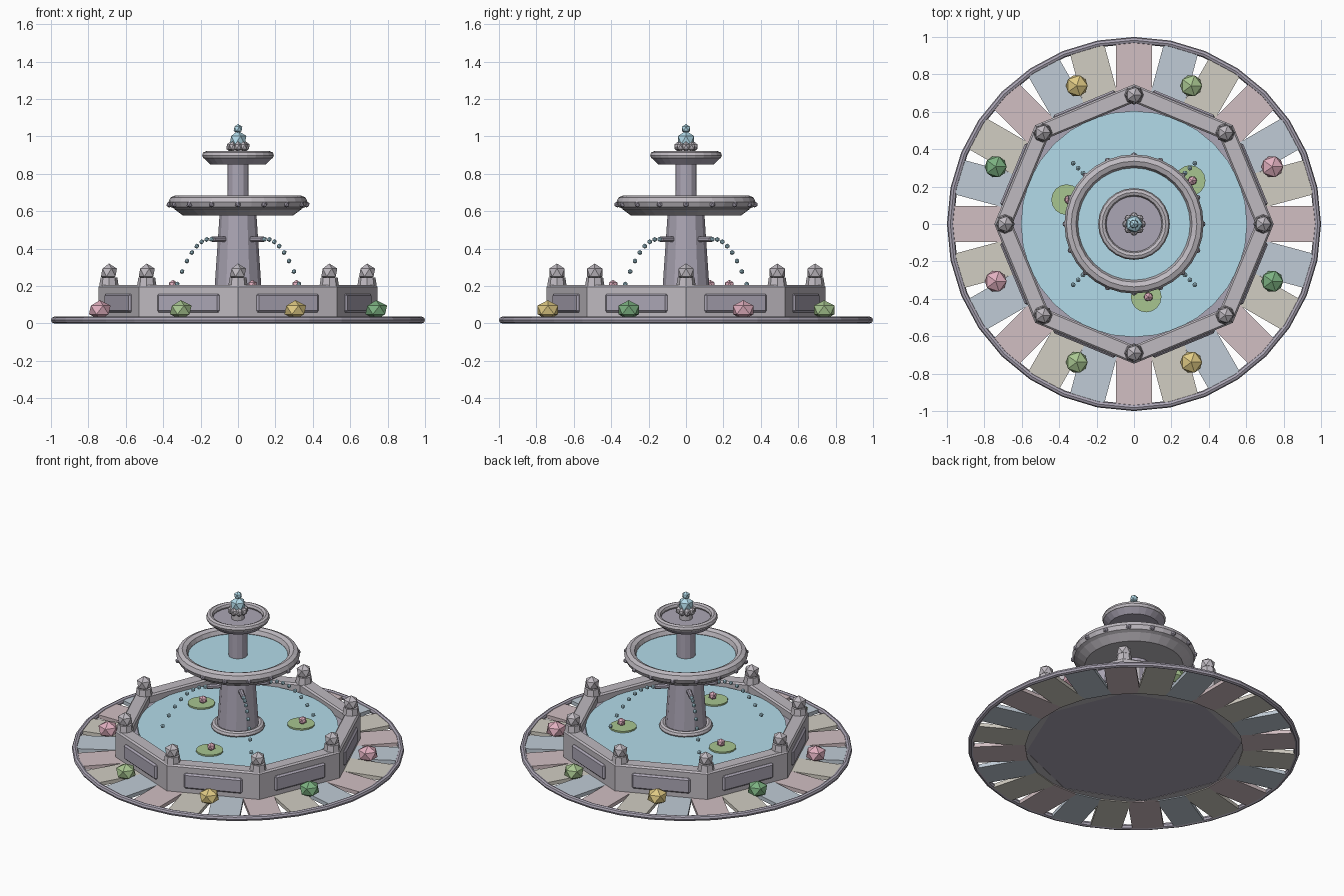
import bpy, bmesh
from math import sin, cos, pi, radians
from mathutils import Matrix

if "Cube" in bpy.data.objects:
    bpy.data.objects.remove(bpy.data.objects["Cube"])


def mat(name, r, g, b):
    m = bpy.data.materials.new(name)
    m.diffuse_color = (r, g, b, 1)
    m.use_nodes = True
    m.node_tree.nodes["Principled BSDF"].inputs["Base Color"].default_value = m.diffuse_color
    return m


STONE = mat("stone", .52, .49, .53)
DARK = mat("dark_stone", .41, .38, .46)
WATER = mat("water", .45, .71, .82)
PINK = mat("pink", .75, .43, .52)
LEAF = mat("leaf", .39, .56, .28)
GOLD = mat("gold", .74, .59, .23)
PINE = mat("dark_leaf", .20, .44, .22)
TILES = [mat("red_tile", .64, .52, .54), mat("tan_tile", .64, .61, .54), mat("blue_tile", .53, .60, .67)]


def finish(name, bm, material, matrix=None):
    bmesh.ops.remove_doubles(bm, verts=bm.verts, dist=1e-5)
    bmesh.ops.recalc_face_normals(bm, faces=bm.faces)
    me = bpy.data.meshes.new(name)
    bm.to_mesh(me)
    bm.free()
    me.materials.append(material)
    ob = bpy.data.objects.new(name, me)
    bpy.context.collection.objects.link(ob)
    if matrix:
        ob.matrix_world = matrix
    return ob


def lathe(name, pts, n, material, closed=False, at=(0, 0, 0)):
    """Spin an (r, z) profile in n steps; closed joins its last point to its first."""
    bm = bmesh.new()
    rows = [[bm.verts.new((r * cos(2 * pi * i / n), r * sin(2 * pi * i / n), z)) for i in range(n)]
            for r, z in pts]
    for j in range(len(rows) if closed else len(rows) - 1):
        a, b = rows[j], rows[(j + 1) % len(rows)]
        for i in range(n):
            k = (i + 1) % n
            bm.faces.new((a[i], a[k], b[k], b[i]))
    return finish(name, bm, material, Matrix.Translation(at))


def torus(name, R, r, z, n, m, material):
    prof = [(R + r * cos(2 * pi * i / m), z + r * sin(2 * pi * i / m)) for i in range(m)]
    return lathe(name, prof, n, material, True)


def disc(name, r, z0, z1, n, material, at=(0, 0, 0), top=None):
    return lathe(name, [(0, z0), (r, z0), (top or r, z1), (0, z1)], n, material, at=at)


def ball(name, r, at, material, flat=1, sub=1):
    bm = bmesh.new()
    bmesh.ops.create_icosphere(bm, subdivisions=sub, radius=r)
    return finish(name, bm, material, Matrix.Translation(at) @ Matrix.Diagonal((1, 1, flat, 1)))


def box(name, size, r, z, angle, material, bevel=0):
    """Box at radius r and angle; size is radial, tangential, vertical."""
    bm = bmesh.new()
    bmesh.ops.create_cube(bm, size=1, matrix=Matrix.Diagonal((*size, 1)))
    if bevel:
        bmesh.ops.bevel(bm, geom=bm.edges[:], offset=bevel, segments=1, affect='EDGES')
    return finish(name, bm, material, Matrix.Rotation(angle, 4, 'Z') @ Matrix.Translation((r, 0, z)))


def polar(r, a, z):
    return (r * cos(a), r * sin(a), z)


# Paving ring
torus("paving_rim", .982, .018, .018, 32, 8, DARK)
for i in range(24):
    box(f"paving_tile_{i}", (.32, .19, .024), .81, .016, radians(15 * i), TILES[i % 3])

# Octagonal basin with panels, posts and finials
lathe("basin_wall", [(.747, .01), (.747, .195), (.737, .205), (.66, .205), (.65, .195), (.65, .01)],
      8, STONE, True)
disc("basin_floor", .66, .012, .15, 32, DARK)
disc("basin_water", .605, .14, .172, 32, WATER)
for i in range(8):
    a = radians(45 * i)
    mid = a + radians(22.5)
    box(f"wall_panel_{i}", (.03, .36, .1), .688, .108, mid, DARK, .01)
    disc(f"post_cap_{i}", .052, .2, .245, 8, STONE, polar(.69, a, 0), .045)
    ball(f"post_ball_{i}", .048, polar(.69, a, .272), STONE)
    ball(f"bush_{i}", .065, polar(.8, mid, .072), [PINK, LEAF, GOLD, PINE][i % 4], .8)

# Lily pads with flowers
for i, (x, y) in enumerate([(-.36, .13), (.30, .232), (.065, -.39)]):
    disc(f"lily_pad_{i}", .082, .174, .184, 16, LEAF, (x, y, 0))
    ball(f"lily_flower_{i}", .027, (x + .012, y, .206), PINK)

# Central column
torus("column_foot", .14, .022, .18, 24, 8, STONE)
lathe("lower_column", [(0, .15), (.128, .15), (.098, .59), (0, .59)], 12, DARK)
lathe("upper_column", [(0, .58), (.058, .58), (.056, .87), (0, .87)], 12, DARK)

# Middle bowl
lathe("middle_bowl", [(0, .577), (.295, .577), (.342, .612), (.3, .625), (0, .625)], 32, STONE)
torus("middle_bowl_rim", .336, .036, .648, 32, 8, STONE)
disc("middle_bowl_water", .312, .625, .645, 32, WATER)
for i in range(16):
    ball(f"rim_bead_{i}", .017, polar(.367, radians(22.5 * i), .636), DARK)

# Top bowl
lathe("top_bowl", [(0, .85), (.15, .85), (.182, .882), (.15, .89), (0, .89)], 24, DARK)
torus("top_bowl_rim", .17, .022, .899, 24, 8, STONE)

# Crown and bubbling water
disc("crown_stem", .04, .88, .96, 12, STONE)
for i in range(8):
    ball(f"crown_petal_{i}", .023, polar(.042, radians(45 * i), .945), STONE, 1.2)
ball("crown_water", .05, (0, 0, .98), WATER)
ball("crown_drop", .026, (0, 0, 1.04), WATER)

# Four spouts with arcs of drops
for i in range(4):
    a = radians(45 + 90 * i)
    box(f"spout_{i}", (.1, .028, .028), .145, .45, a, DARK, .007)
    for j in range(8):
        t = j / 7
        ball(f"drop_{i}_{j}", .014, polar(.2 + .26 * t, a, .45 + .03 * t - .27 * t * t), WATER)
